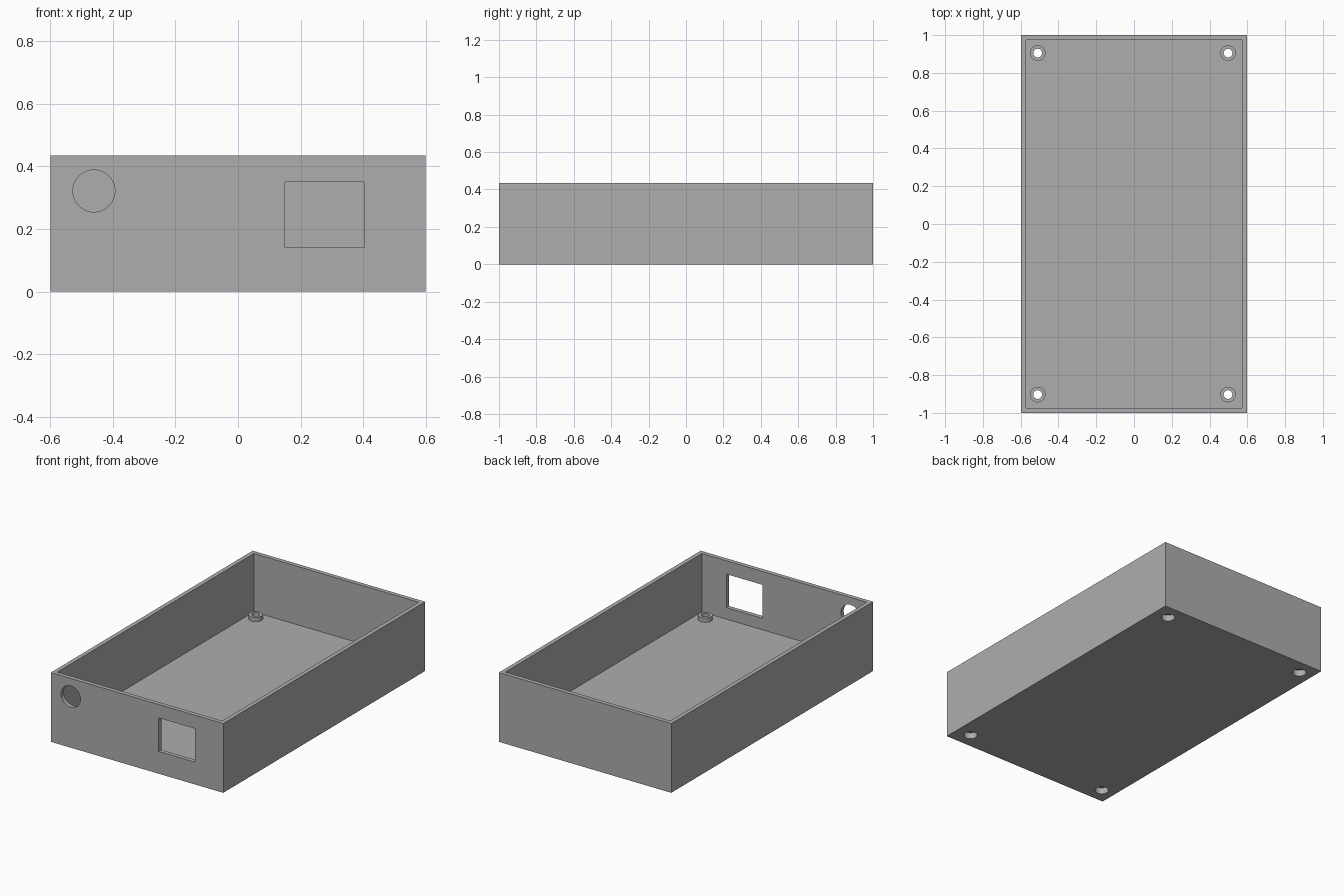
import bpy
import math

if "Cube" in bpy.data.objects:
    bpy.data.objects.remove(bpy.data.objects["Cube"])

HALF_X, HALF_Y, HEIGHT = 0.598, 1.0, 0.434
WALL, FLOOR = 0.027, 0.068
BOSS_TOP = FLOOR + 0.027

grey = bpy.data.materials.new("plain grey")
grey.use_nodes = True
colour = (0.42, 0.42, 0.42, 1)
grey.diffuse_color = colour
grey.node_tree.nodes["Principled BSDF"].inputs["Base Color"].default_value = colour


def finish(name):
    ob = bpy.context.object
    ob.name = name
    ob.data.materials.append(grey)
    return ob


def block(name, x, y, z):
    """Box from (min, max) pairs along each axis."""
    mid = [(a + b) / 2 for a, b in (x, y, z)]
    bpy.ops.mesh.primitive_cube_add(size=1, location=mid)
    ob = finish(name)
    for v in ob.data.vertices:
        v.co = [c * (b - a) for c, (a, b) in zip(v.co, (x, y, z))]
    return ob


def post(name, x, y, bottom, top, radius):
    """Upright cylinder between two heights."""
    bpy.ops.mesh.primitive_cylinder_add(
        vertices=48, radius=radius, depth=top - bottom,
        location=(x, y, (bottom + top) / 2))
    return finish(name)


def combine(target, tool, operation):
    """Boolean the tool into the target, keeping it as a hidden helper."""
    mod = target.modifiers.new(tool.name, "BOOLEAN")
    mod.operation = operation
    mod.solver = "EXACT"
    mod.object = tool
    tool.hide_render = True
    tool.hide_set(True)


# Open tray
tray = block("enclosure_tray", (-HALF_X, HALF_X), (-HALF_Y, HALF_Y), (0, HEIGHT))
cavity = block("cavity_cutter", (WALL - HALF_X, HALF_X - WALL),
               (WALL - HALF_Y, HALF_Y - WALL), (FLOOR, HEIGHT + 0.1))
combine(tray, cavity, "DIFFERENCE")

# Front openings: square port and round cable hole
port = block("port_cutter", (0.15, 0.402), (-1.1, -0.9), (0.14, 0.35))
combine(tray, port, "DIFFERENCE")
bpy.ops.mesh.primitive_cylinder_add(
    vertices=64, radius=0.067, depth=0.2, location=(-0.46, -HALF_Y, 0.321),
    rotation=(math.pi / 2, 0, 0))
combine(tray, finish("cable_hole_cutter"), "DIFFERENCE")

# Corner bosses with screw holes, counterbored from underneath
for side, x in (("right", -0.51), ("left", 0.498)):
    for end, y in (("front", -0.903), ("back", 0.905)):
        tag = f"{end}_{side}"
        boss = post(f"boss_{tag}", x, y, FLOOR - 0.01, BOSS_TOP, 0.041)
        combine(tray, boss, "UNION")
        hole = post(f"screw_hole_cutter_{tag}", x, y, -0.1, 0.2, 0.023)
        combine(tray, hole, "DIFFERENCE")
        head = post(f"screw_head_cutter_{tag}", x, y, -0.1, 0.04, 0.04)
        combine(tray, head, "DIFFERENCE")

# Bake the cuts and clear the helpers
bpy.ops.object.select_all(action="DESELECT")
bpy.context.view_layer.objects.active = tray
tray.select_set(True)
for mod in list(tray.modifiers):
    helper = mod.object
    bpy.ops.object.modifier_apply(modifier=mod.name)
    bpy.data.objects.remove(helper)
bpy.ops.object.shade_smooth_by_angle(angle=math.radians(30))
